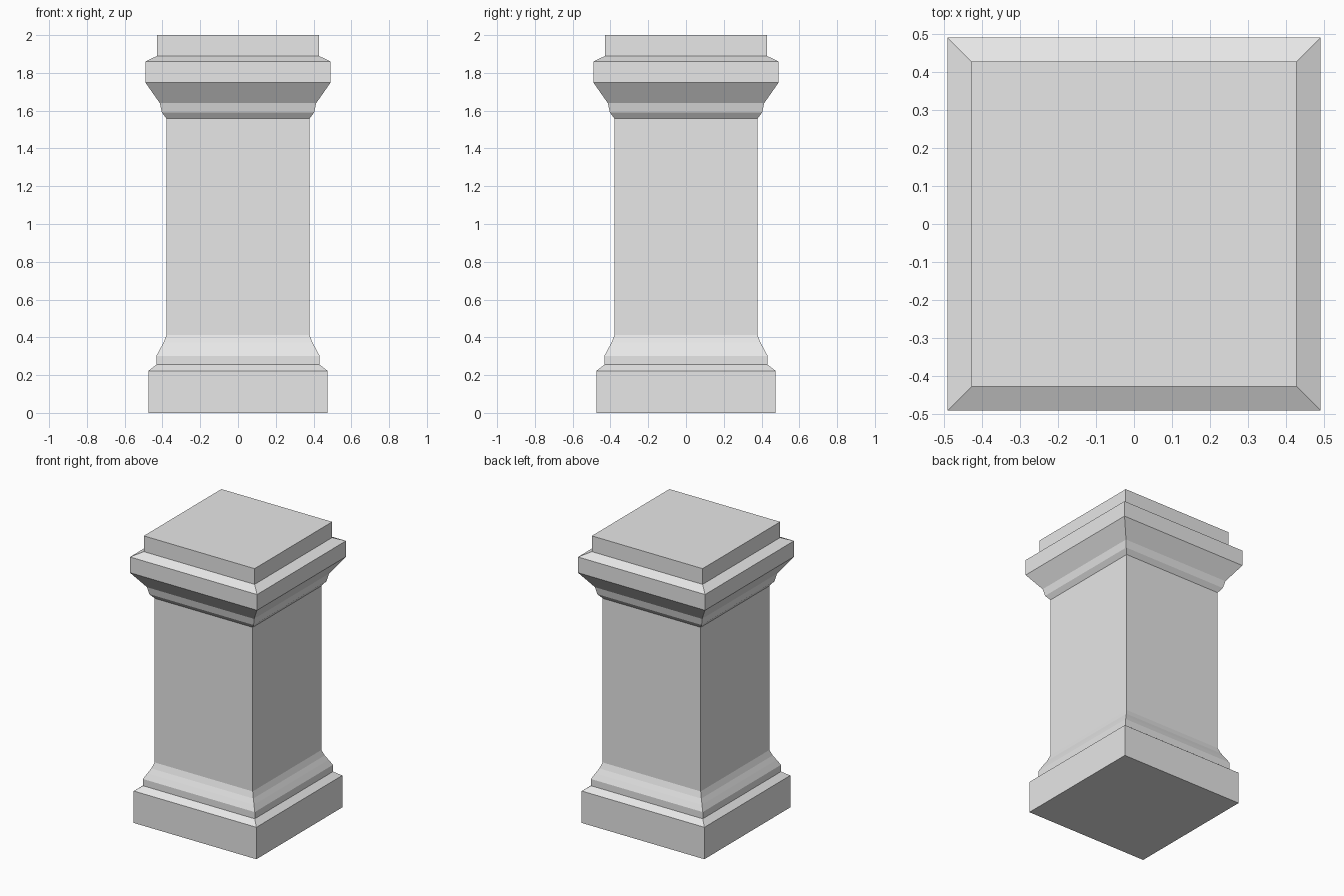
import bpy
import bmesh

cube = bpy.data.objects.get("Cube")
if cube:
    bpy.data.objects.remove(cube, do_unlink=True)

stone = bpy.data.materials.new("pale_grey_stone")
stone.use_nodes = True
grey = (0.8, 0.8, 0.8, 1.0)
stone.diffuse_color = grey
stone.node_tree.nodes["Principled BSDF"].inputs["Base Color"].default_value = grey

# Moulding profile from bottom to top: (half width, height)
profile = [
    (0.474, 0.0), (0.474, 0.223),                              # plinth
    (0.432, 0.255), (0.432, 0.302),                            # base fillet
    (0.412, 0.34), (0.394, 0.372), (0.379, 0.412),             # base cove
    (0.379, 1.558),                                            # shaft
    (0.403, 1.59), (0.414, 1.64),                              # neck moulding
    (0.491, 1.75), (0.491, 1.86),                              # capital
    (0.428, 1.89), (0.428, 2.0),                               # top block
]

# Sweep the profile around a square
bm = bmesh.new()
corners = [(-1, -1), (1, -1), (1, 1), (-1, 1)]
rings = [[bm.verts.new((x * w, y * w, z)) for x, y in corners] for w, z in profile]
for low, high in zip(rings, rings[1:]):
    for i in range(4):
        j = (i + 1) % 4
        bm.faces.new((low[i], low[j], high[j], high[i]))
bm.faces.new(rings[0][::-1])
bm.faces.new(rings[-1])

mesh = bpy.data.meshes.new("square_pedestal")
bm.to_mesh(mesh)
bm.free()
mesh.materials.append(stone)
pedestal = bpy.data.objects.new("square_pedestal", mesh)
bpy.context.collection.objects.link(pedestal)
